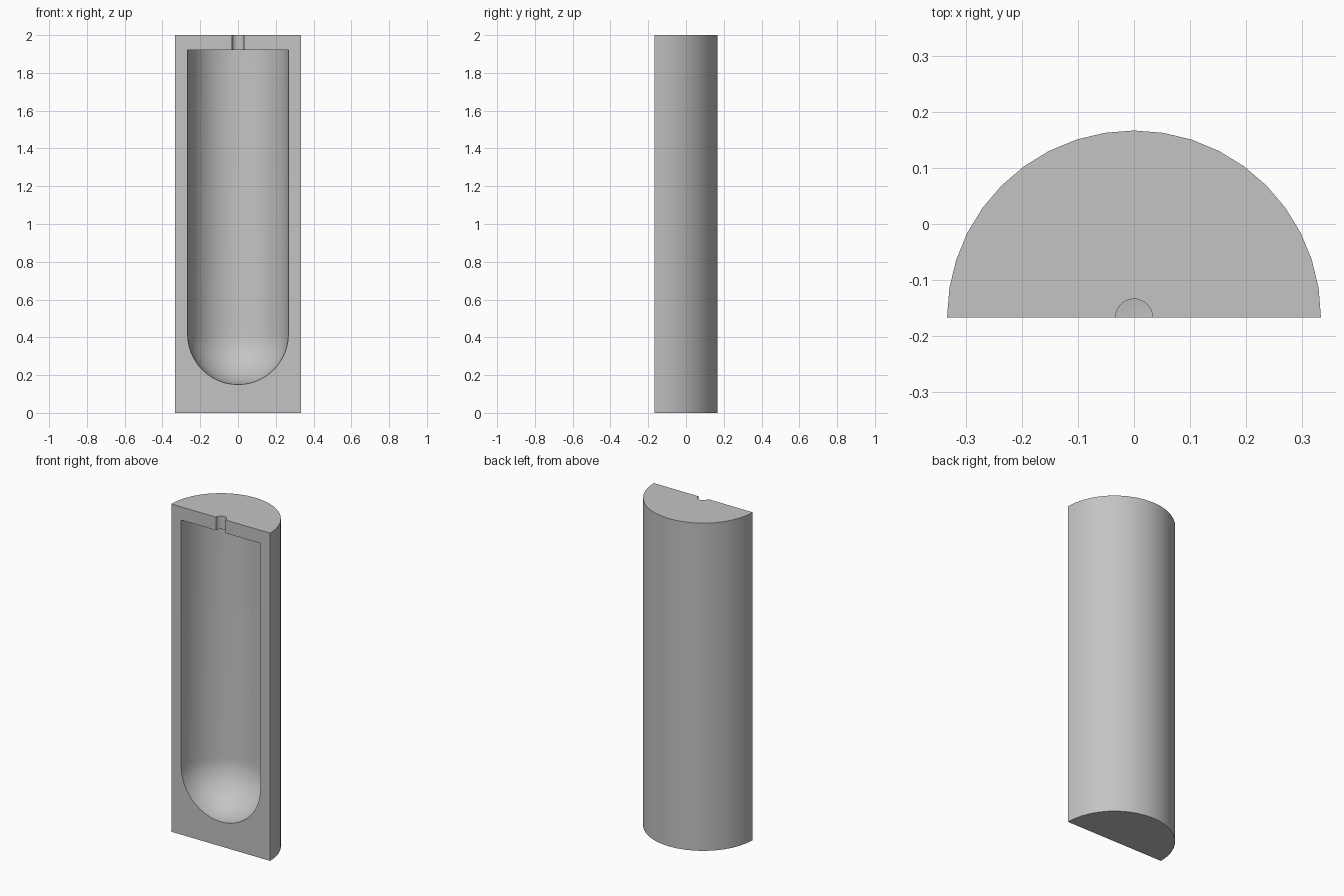
import bpy, bmesh
from math import sin, cos, pi
from mathutils import Vector

cube = bpy.data.objects.get("Cube")
if cube:
    bpy.data.objects.remove(cube, do_unlink=True)

HEIGHT = 2.0
OUTER = 1 / 3        # outside radius
BORE = 0.267         # cavity radius
NECK = 0.033         # top channel radius
CEILING = 1.92       # cavity top
FLOOR = 0.15         # lowest point of the rounded cavity end
STEPS = 20           # sides over the half turn
DOME = 12            # rows on the rounded end
FRONT = -OUTER / 2   # cut plane

# Single grey material
grey = bpy.data.materials.new("plain grey")
grey.use_nodes = True
colour = (0.55, 0.55, 0.55, 1)
grey.diffuse_color = colour
grey.node_tree.nodes["Principled BSDF"].inputs["Base Color"].default_value = colour

# Wall cross-section as (radius, height), from the base centre round to the dome
profile = [(0, 0), (OUTER, 0), (OUTER, HEIGHT), (NECK, HEIGHT),
           (NECK, CEILING), (BORE, CEILING)]
for i in range(DOME + 1):
    a = pi / 2 * i / DOME
    profile.append((BORE * cos(a), FLOOR + BORE * (1 - sin(a))))
profile[-1] = (0, FLOOR)

# Revolve the section half a turn about the vertical axis
bm = bmesh.new()
verts = [bm.verts.new((r, FRONT, z)) for r, z in profile]
edges = [bm.edges.new(pair) for pair in zip(verts, verts[1:])]
spun = bmesh.ops.spin(bm, geom=verts + edges, cent=(0, FRONT, 0), axis=(0, 0, 1),
                      angle=pi, steps=STEPS, use_duplicate=False)

# Close the flat front with the section at both ends of the turn
bm.faces.new(verts)
bm.faces.new([bm.verts.new((-r, FRONT, z)) for r, z in profile])
bmesh.ops.remove_doubles(bm, verts=bm.verts, dist=0.0002)
bmesh.ops.recalc_face_normals(bm, faces=bm.faces)

mesh = bpy.data.meshes.new("half_mould")
bm.to_mesh(mesh)
bm.free()
mesh.materials.append(grey)
mould = bpy.data.objects.new("half_mould", mesh)
bpy.context.collection.objects.link(mould)

# Smooth the curved walls, keep the rims sharp
bpy.ops.object.select_all(action="DESELECT")
mould.select_set(True)
bpy.context.view_layer.objects.active = mould
bpy.ops.object.shade_smooth_by_angle(angle=pi / 6)
